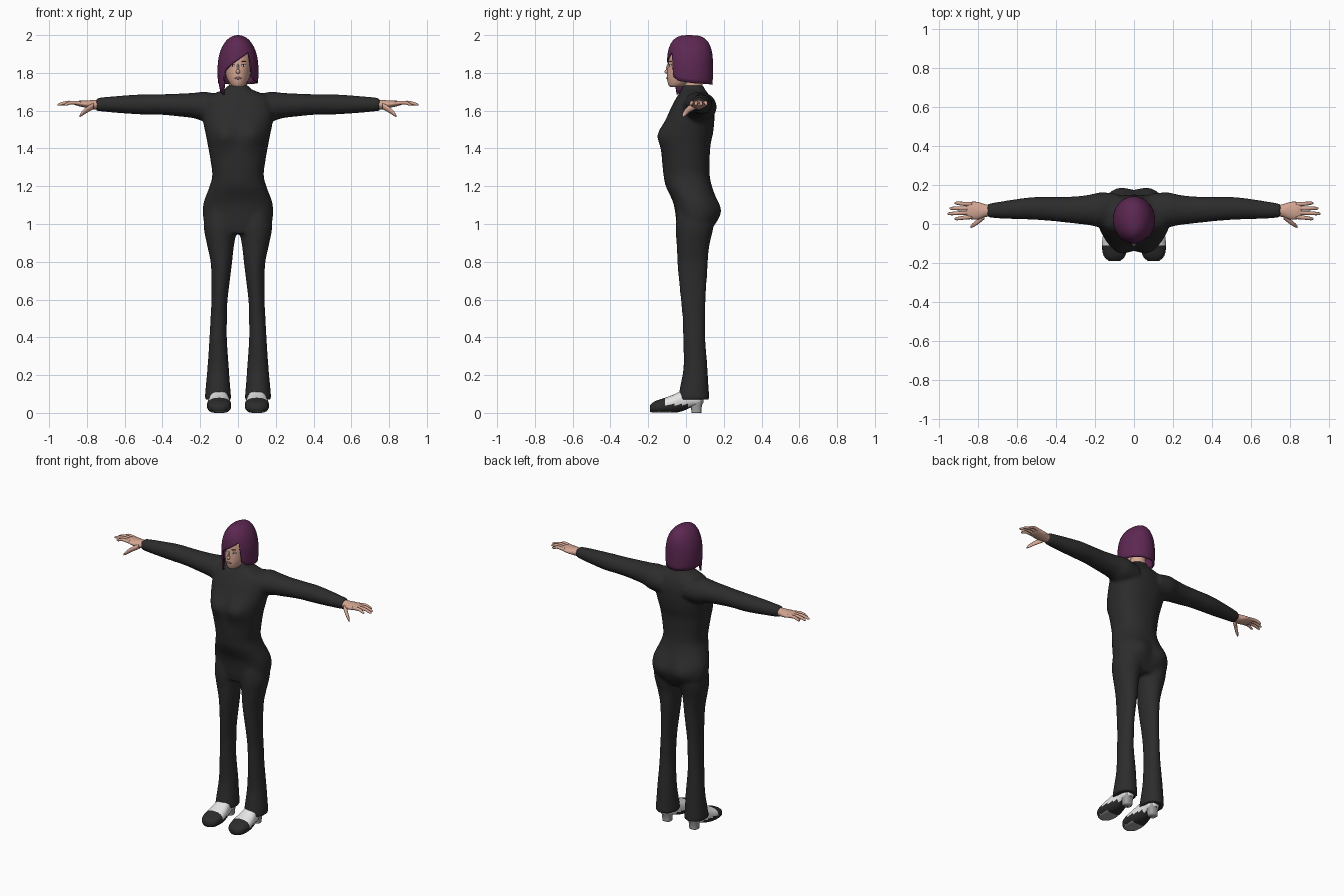
import bpy, bmesh, math
from mathutils import Vector

old = bpy.data.objects.get("Cube")
if old:
    bpy.data.objects.remove(old)


def material(name, r, g, b):
    m = bpy.data.materials.new(name)
    m.use_nodes = True
    m.diffuse_color = (r, g, b, 1)
    bsdf = next(n for n in m.node_tree.nodes if n.type == 'BSDF_PRINCIPLED')
    bsdf.inputs["Base Color"].default_value = (r, g, b, 1)
    return m


black = material("black cloth", .025, .025, .025)
skin = material("skin", .66, .38, .29)
purple = material("purple hair", .11, .021, .085)
white = material("white leather", .8, .8, .8)
grey = material("grey sole", .35, .35, .35)
lip = material("lip pink", .42, .16, .14)
dark = material("dark brown", .06, .03, .025)


def finish(name, bm, mats):
    bmesh.ops.remove_doubles(bm, verts=bm.verts, dist=1e-5)
    bmesh.ops.recalc_face_normals(bm, faces=bm.faces)
    me = bpy.data.meshes.new(name)
    bm.to_mesh(me)
    bm.free()
    for m in mats:
        me.materials.append(m)
    ob = bpy.data.objects.new(name, me)
    bpy.context.collection.objects.link(ob)
    me.polygons.foreach_set("use_smooth", [True] * len(me.polygons))
    return ob


def spline(rows, steps):
    # Catmull-Rom blend between the key cross-sections
    out = []
    for i in range(len(rows) - 1):
        a, b, c, d = (rows[min(max(i + k, 0), len(rows) - 1)] for k in (-1, 0, 1, 2))
        for s in range(steps):
            t = s / steps
            out.append([q + .5 * t * (r - p + t * (2 * p - 5 * q + 4 * r - w + t * (3 * (q - r) + w - p)))
                        for p, q, r, w in zip(a, b, c, d)])
    return out + [list(rows[-1])]


def loft(name, rows, mats, axis='z', power=2, side=1, n=28, steps=4, bumps=(), floor=None):
    """Rows: position along axis, two centre coordinates, two radii."""
    bm = bmesh.new()
    rings = []
    for along, c1, c2, r1, r2 in spline(rows, steps):
        ring = []
        for k in range(n):
            a = 2 * math.pi * k / n
            u, v = (math.copysign(abs(f) ** (2 / power), f) for f in (math.cos(a), math.sin(a)))
            p, q = c1 + r1 * u, c2 + r2 * v
            co = {'x': (along, p, q), 'y': (p, along, q), 'z': (p, q, along)}[axis]
            co = Vector((co[0] * side, co[1], co[2]))
            for bx, bz, size, push in bumps:
                if (co.y - c2) * push > 0:
                    d = ((abs(co.x) - bx) ** 2 + (co.z - bz) ** 2) / size ** 2
                    co.y += push * math.exp(-d)
            if floor is not None:
                co.z = max(co.z, floor)
            ring.append(bm.verts.new(co))
        rings.append(ring)
    for lo, hi in zip(rings, rings[1:]):
        for k in range(n):
            bm.faces.new((lo[k], lo[(k + 1) % n], hi[(k + 1) % n], hi[k]))
    bm.faces.new(rings[0])
    bm.faces.new(rings[-1])
    return finish(name, bm, mats)


def mirror(ob):
    ob.modifiers.new("Mirror", 'MIRROR')
    return ob


# Bodysuit: torso, arms and flared legs fused into one smooth skin
torso = loft("bodysuit", [
    (.95, 0, .04, .13, .08), (1.0, 0, .05, .176, .1), (1.06, 0, .055, .186, .112),
    (1.12, 0, .045, .18, .115), (1.2, 0, .015, .15, .122), (1.26, 0, .003, .136, .122),
    (1.34, 0, -.001, .146, .126), (1.42, 0, 0, .16, .13), (1.48, 0, .008, .172, .135),
    (1.55, 0, .022, .185, .128), (1.62, 0, .035, .185, .112), (1.67, 0, .04, .165, .09),
    (1.7, 0, .04, .105, .07), (1.715, 0, .038, .065, .06), (1.735, 0, .035, .058, .056)],
    [black], power=2.3, n=48,
    bumps=[(.075, 1.47, .065, -.03), (.08, 1.07, .07, .025)])
parts = [torso]
for s in (1, -1):
    parts.append(loft("arm", [
        (.08, .07, 1.61, .085, .07), (.17, .072, 1.62, .09, .08), (.23, .072, 1.627, .078, .068),
        (.32, .072, 1.63, .068, .06), (.42, .077, 1.633, .062, .054), (.52, .08, 1.633, .058, .053),
        (.64, .074, 1.633, .048, .045), (.75, .068, 1.633, .036, .035)], [black], 'x', side=s))
    parts.append(loft("leg", [
        (1.08, .09, .055, .085, .1), (.98, .093, .045, .088, .1), (.88, .092, .037, .07, .086),
        (.78, .088, .035, .055, .08), (.6, .098, .038, .043, .066), (.5, .102, .042, .044, .06),
        (.4, .105, .043, .046, .059), (.25, .105, .05, .056, .063), (.15, .106, .045, .064, .074),
        (.07, .106, .04, .071, .084)], [black], side=s))
bpy.ops.object.select_all(action='DESELECT')
for p in parts:
    p.select_set(True)
bpy.context.view_layer.objects.active = torso
bpy.ops.object.join()
rm = torso.modifiers.new("Fuse", 'REMESH')
rm.mode = 'VOXEL'
rm.voxel_size = .01
rm.use_smooth_shade = True
sm = torso.modifiers.new("Soften", 'SMOOTH')
sm.factor = .5
sm.iterations = 6

# Hands
mirror(loft("palm", [
    (.72, .068, 1.632, .028, .026), (.76, .068, 1.632, .032, .025), (.8, .068, 1.634, .045, .02),
    (.84, .069, 1.638, .044, .015), (.86, .069, 1.638, .036, .009)], [skin], 'x', n=20))
for name, y0, y1, tip in (("index_finger", .036, .027, .92), ("middle_finger", .058, .053, .955),
                          ("ring_finger", .08, .08, .945), ("little_finger", .101, .107, .92)):
    mid = (.84 + tip) / 2
    mirror(loft(name, [
        (.83, y0, 1.638, .011, .011), (mid, (y0 + y1) / 2, 1.643, .01, .01),
        (tip - .012, y1, 1.634, .008, .008), (tip, y1, 1.631, .003, .003)], [skin], 'x', n=10))
mirror(loft("thumb", [
    (.765, .045, 1.625, .02, .018), (.8, .012, 1.605, .014, .016),
    (.825, -.006, 1.585, .011, .013), (.838, -.015, 1.572, .005, .006)], [skin], 'x', n=12))

# Shoes: dark toe and side wing, pale upper, grey front sole
shoe = loft("shoe", [
    (-.19, .1, .024, .028, .018), (-.165, .1, .03, .054, .031), (-.12, .1, .037, .064, .04),
    (-.07, .1, .047, .061, .048), (-.02, .1, .063, .052, .054), (.03, .1, .076, .044, .046),
    (.07, .1, .08, .038, .042), (.092, .1, .08, .02, .028)],
    [black, white, grey], 'y', power=2.4, n=32, steps=5, floor=.002)
for f in shoe.data.polygons:
    c = f.center
    wing = c.z < .045 and c.y < .01
    f.material_index = 0 if c.y < -.115 or wing else 1
    if f.normal.z < -.8:
        f.material_index = 2 if c.y < -.08 else 0
mirror(shoe)
mirror(loft("heel", [(0, .1, .055, .028, .026), (.03, .1, .055, .03, .028),
                     (.07, .1, .06, .036, .032)], [grey], power=3, n=20))

# Neck and head
loft("neck", [(1.62, 0, .045, .05, .05), (1.7, 0, .04, .048, .05), (1.78, 0, .03, .05, .055)], [skin])
head_rows = [
    (1.724, 0, -.055, .018, .025), (1.735, 0, -.046, .036, .046), (1.765, 0, -.012, .056, .088),
    (1.8, 0, .005, .067, .105), (1.85, 0, .012, .074, .106), (1.9, 0, .02, .075, .106),
    (1.945, 0, .025, .064, .092), (1.975, 0, .025, .035, .055)]
loft("head", head_rows, [skin], n=36)


def face_y(x, z):
    row = min(spline(head_rows, 8), key=lambda r: abs(r[0] - z))
    return row[2] - row[4] * math.sqrt(max(0, 1 - (x / row[3]) ** 2))


def blob(name, x, z, size, mat, lift=0):
    bm = bmesh.new()
    bmesh.ops.create_uvsphere(bm, u_segments=16, v_segments=10, radius=1)
    for v in bm.verts:
        px, pz = x + v.co.x * size[0], z + v.co.z * size[2]
        v.co = (px, face_y(px, pz) + v.co.y * size[1] - lift, pz)
    return finish(name, bm, [mat])


# Face details
blob("nose", 0, 1.807, (.011, .014, .012), skin)
blob("nose_bridge", 0, 1.826, (.006, .008, .022), skin)
blob("lips", 0, 1.772, (.018, .004, .006), lip)
for label, s in (("left", 1), ("right", -1)):
    blob(label + "_eye_white", s * .03, 1.84, (.012, .002, .005), white)
    blob(label + "_iris", s * .03, 1.84, (.004, .003, .005), dark)
    blob(label + "_lash", s * .03, 1.846, (.013, .003, .0015), dark)
    blob(label + "_brow", s * .03, 1.86, (.015, .002, .002), dark)

# Bob haircut: dome whose lower edge follows a cut line around the head
cut = [(-180, 1.737), (-100, 1.745), (-78, 1.75), (-66, 1.70), (-52, 1.685), (-42, 1.81),
       (-15, 1.85), (10, 1.88), (37, 1.91), (43, 1.78), (60, 1.757), (100, 1.745), (180, 1.737)]


def cut_height(deg):
    for (a, za), (b, zb) in zip(cut, cut[1:]):
        if a <= deg <= b:
            return za + (zb - za) * (deg - a) / (b - a)


def dome(z, power):
    t = min(1, max(0, (z - 1.82) / .18))
    return max(0, 1 - t ** power) ** (1 / power)


bm = bmesh.new()
cols, levels = 90, 18
grid = []
for k in range(cols):
    deg = -180 + 360 * k / cols
    a, low = math.radians(deg), cut_height(deg)
    column = []
    for j in range(levels + 1):
        z = 2 - (2 - low) * (j / levels) ** 1.7
        tuck = 1 - .7 * max(0, 1.78 - z)
        column.append(bm.verts.new((.108 * math.sin(a) * dome(z, 2.1) * tuck,
                                    .021 - .122 * math.cos(a) * dome(z, 3) * tuck, z)))
    grid.append(column)
for k in range(cols):
    p, q = grid[k], grid[(k + 1) % cols]
    for j in range(levels):
        bm.faces.new((p[j], p[j + 1], q[j + 1], q[j]))
hair = finish("bob_hair", bm, [purple])
thick = hair.modifiers.new("Thickness", 'SOLIDIFY')
thick.thickness = .01
thick.offset = -1
